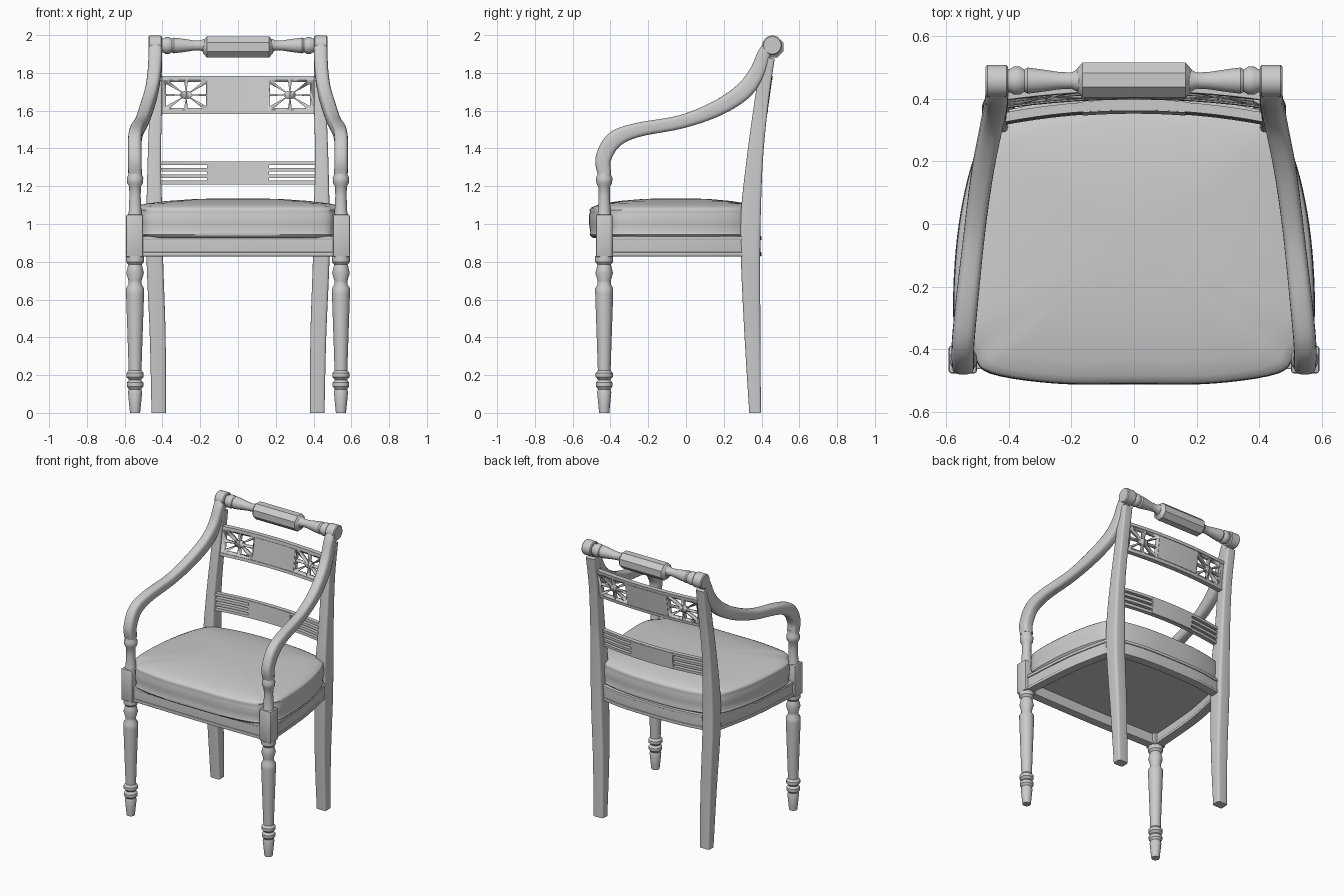
import bpy, bmesh, math
from mathutils import Vector

default_cube = bpy.data.objects.get("Cube")
if default_cube:
    bpy.data.objects.remove(default_cube, do_unlink=True)

grey = bpy.data.materials.new("plain_grey")
grey.use_nodes = True
grey.diffuse_color = (0.6, 0.6, 0.6, 1)
grey.node_tree.nodes["Principled BSDF"].inputs["Base Color"].default_value = (0.6, 0.6, 0.6, 1)


def finish(name, bm, angle=35):
    """Turn a bmesh into a shaded object with the chair material."""
    bmesh.ops.recalc_face_normals(bm, faces=bm.faces)
    mesh = bpy.data.meshes.new(name)
    bm.to_mesh(mesh)
    bm.free()
    mesh.materials.append(grey)
    obj = bpy.data.objects.new(name, mesh)
    bpy.context.collection.objects.link(obj)
    bpy.ops.object.select_all(action="DESELECT")
    obj.select_set(True)
    bpy.context.view_layer.objects.active = obj
    bpy.ops.object.shade_smooth_by_angle(angle=math.radians(angle))
    return obj


def loft(name, rings, angle=35):
    """Skin a list of equal rings and cap both ends."""
    bm = bmesh.new()
    loops = [[bm.verts.new(p) for p in ring] for ring in rings]
    count = len(loops[0])
    for low, high in zip(loops, loops[1:]):
        for i in range(count):
            j = (i + 1) % count
            bm.faces.new((low[i], low[j], high[j], high[i]))
    bm.faces.new(loops[0])
    bm.faces.new(loops[-1])
    return finish(name, bm, angle)


def spline(points, steps=6, closed=False):
    """Catmull-Rom interpolation of tuples of any length."""
    pts = [Vector(p) for p in points]
    n = len(pts)
    out = []
    for i in range(n if closed else n - 1):
        if closed:
            a, b, c, d = (pts[(i + k) % n] for k in (-1, 0, 1, 2))
        else:
            a, b, c, d = (pts[min(max(i + k, 0), n - 1)] for k in (-1, 0, 1, 2))
        for s in range(steps):
            t = s / steps
            out.append(b + (c - a) * (t / 2) + (a * 2 - b * 5 + c * 4 - d) * (t * t / 2)
                       + (b * 3 - a - c * 3 + d) * (t ** 3 / 2))
    return out if closed else out + [pts[-1]]


def lathe(name, profile, origin, axis="Z", sides=24):
    """Turn (distance, radius) pairs about an axis through origin."""
    rings = []
    for h, r in profile:
        ring = []
        for i in range(sides):
            a = math.tau * (i + 0.5) / sides
            u, v = r * math.cos(a), r * math.sin(a)
            ring.append(Vector(origin) + Vector((u, v, h) if axis == "Z" else (h, u, v)))
        rings.append(ring)
    return loft(name, rings)


def sweep(name, points, power, side, steps=6):
    """Sweep a rounded rectangle along (x, y, z, half_width, half_depth) points."""
    path = spline(points, steps)
    rings = []
    for i, p in enumerate(path):
        c = Vector(p[:3])
        t = (Vector(path[min(i + 1, len(path) - 1)][:3]) - Vector(path[max(i - 1, 0)][:3])).normalized()
        s = Vector(side)
        s = (s - t * s.dot(t)).normalized()
        u = t.cross(s)
        ring = []
        for k in range(20):
            a = math.tau * (k + 0.5) / 20
            ca, sa = math.cos(a), math.sin(a)
            ring.append(c + s * p[3] * math.copysign(abs(ca) ** power, ca)
                        + u * p[4] * math.copysign(abs(sa) ** power, sa))
        rings.append(ring)
    return loft(name, rings)


def slat(name, x0, x1, z0, z1, thick, bow):
    """Upright strip bent along the bow function."""
    rings = []
    for i in range(17):
        x = x0 + (x1 - x0) * i / 16
        rings.append([(x, bow(x, z) + s * thick / 2, z)
                      for s, z in ((-1, z0), (1, z0), (1, z1), (-1, z1))])
    return loft(name, rings)


def box(name, centre, size, bevel=0.008):
    bm = bmesh.new()
    bmesh.ops.create_cube(bm, size=1)
    for v in bm.verts:
        v.co = Vector(v.co[i] * size[i] + centre[i] for i in range(3))
    bmesh.ops.bevel(bm, geom=bm.edges[:], offset=bevel, segments=2, affect="EDGES", profile=0.5)
    return finish(name, bm)


LEG = [(0, .027), (.03, .03), (.11, .038), (.125, .033), (.14, .044), (.16, .044), (.175, .032),
       (.19, .046), (.21, .046), (.225, .034), (.4, .04), (.63, .048), (.66, .048), (.68, .035),
       (.7, .035), (.74, .047), (.77, .04), (.785, .036), (.8, .048), (.83, .048)]
POST = [(1.04, .04), (1.06, .034), (1.15, .03), (1.2, .032), (1.215, .042), (1.245, .044),
        (1.26, .036), (1.29, .037)]
CREST = [(.15, .04), (.185, .034), (.2, .026), (.24, .028), (.3, .037), (.34, .042), (.35, .036),
         (.365, .045), (.385, .045), (.395, .038), (.42, .038)]

for m, word in ((1, "left"), (-1, "right")):
    # turned front leg, square block and arm post
    lathe(f"front_leg_{word}", LEG, (m * .545, -.433, 0))
    box(f"front_block_{word}", (m * .547, -.433, .938), (.09, .088, .225))
    lathe(f"arm_post_{word}", POST, (m * .545, -.433, 0))

    # curved back leg running up into the back stile
    sweep(f"back_leg_{word}", [
        (m * .42, .366, 0, .038, .031), (m * .425, .352, .4, .042, .042),
        (m * .44, .342, .8, .044, .051), (m * .443, .343, 1.05, .042, .053),
        (m * .443, .365, 1.35, .035, .043), (m * .435, .4, 1.65, .033, .037),
        (m * .435, .435, 1.88, .034, .035)], .3, (1, 0, 0))

    # arm sweeping back and up to the scroll
    sweep(f"arm_{word}", [
        (m * .545, -.433, 1.27, .036, .036), (m * .546, -.437, 1.35, .036, .042),
        (m * .546, -.38, 1.445, .036, .045), (m * .535, -.26, 1.497, .036, .038),
        (m * .51, -.03, 1.54, .034, .036), (m * .485, .16, 1.61, .035, .042),
        (m * .458, .3, 1.7, .035, .046), (m * .443, .375, 1.8, .036, .042),
        (m * .438, .414, 1.9, .036, .036), (m * .438, .45, 1.95, .036, .034)], .6, (1, 0, 0))
    lathe(f"scroll_{word}", [(-.036, .046), (-.03, .052), (.03, .052), (.036, .046)],
          (m * .438, .457, 1.946), "X")

    # turned end of the crest rail
    lathe(f"crest_end_{word}", [(m * h, r) for h, r in CREST], (0, .458, 1.945), "X")

    # moulded side rail
    for part, z, depth, wide in (("core", .885, .045, .024), ("bottom_lip", .84, .011, .03),
                                 ("top_lip", .925, .011, .03)):
        sweep(f"side_rail_{part}_{word}", [(m * .548, -.41, z, wide, depth),
                                           (m * .515, 0, z, wide, depth),
                                           (m * .445, .34, z, wide, depth)], .2, (1, 0, 0))

# octagonal crest tablet
lathe("crest_tablet", [(-.185, .036), (-.165, .06), (.165, .06), (.185, .036)],
      (0, .46, 1.937), "X", 8)

# front and back rails with lips, the back one bowed
for part, z, depth, wide in (("core", .885, .045, .024), ("bottom_lip", .84, .011, .03),
                             ("top_lip", .925, .011, .03)):
    sweep(f"front_rail_{part}", [(-.53, -.433, z, wide, depth), (0, -.44, z, wide, depth),
                                 (.53, -.433, z, wide, depth)], .2, (0, 1, 0))
    sweep(f"back_rail_{part}", [(-.43, .33, z, wide, depth), (-.2, .365, z, wide, depth),
                                (.2, .365, z, wide, depth), (.43, .33, z, wide, depth)], .2, (0, 1, 0))

# board under the cushion
board = [(-.54, -.43), (.54, -.43), (.51, 0), (.44, .34), (0, .37), (-.44, .34), (-.51, 0)]
loft("seat_board", [[(x, y, z) for x, y in board] for z in (.905, .935)])

# domed cushion
half = [(.25, -.51), (.46, -.478), (.515, -.42), (.57, -.35), (.577, -.2), (.56, 0),
        (.522, .18), (.47, .3), (.39, .35), (.2, .385)]
outline = [(0, -.512)] + half + [(0, .392)] + [(-x, y) for x, y in reversed(half)]
edge = spline(outline, 5, True)
layers = [(.925, .95), (.935, .98), (.945, .995), (.955, .985), (1, 1), (1.05, .998), (1.065, .99),
          (1.075, .995), (1.085, .98), (1.095, .94), (1.108, .84), (1.122, .65), (1.132, .4), (1.136, .15)]
loft("seat_cushion", [[(p.x * s, -.05 + (p.y + .05) * s, z) for p in edge] for z, s in layers], 60)


# lower back slat: solid centre with open bars either side
def low_bow(x, z):
    return .335 + .04 * (1 - (x / .42) ** 2) + .08 * (z - 1.27)


slat("lower_slat_centre", -.165, .165, 1.212, 1.328, .036, low_bow)
for i in range(4):
    z = 1.21 + i * .0337
    slat(f"lower_slat_bar_{i + 1}", -.42, .42, z, z + .019, .03, low_bow)


# upper back panel with pierced fretwork
def high_bow(x, z):
    return .398 + .03 * (1 - (x / .42) ** 2) + .14 * (z - 1.68)


panel = slat("upper_back_panel", -.42, .42, 1.585, 1.782, .026, high_bow)
bm = bmesh.new()
for m in (1, -1):
    for k in range(8):
        mid = math.tau * (k + .5) / 8
        corners = []
        for turn, inner in ((-.3, True), (-.3, False), (.3, False), (.3, True)):
            a = mid + turn
            r = .32 if inner else 1 / max(abs(math.cos(a)), abs(math.sin(a)))
            corners.append((m * (.275 + .105 * r * math.cos(a)), 1.683 + .07 * r * math.sin(a)))
        front = [bm.verts.new((x, .2, z)) for x, z in corners]
        face = bm.faces.new(front)
        grown = bmesh.ops.extrude_face_region(bm, geom=[face])["geom"]
        for v in grown:
            if isinstance(v, bmesh.types.BMVert):
                v.co.y = .6
cutter = finish("fret_cutter", bm)
cutter.hide_render = True
cut = panel.modifiers.new("fretwork", "BOOLEAN")
cut.operation, cut.solver, cut.object = "DIFFERENCE", "EXACT", cutter
bpy.context.view_layer.objects.active = panel
bpy.ops.object.modifier_apply(modifier=cut.name)
bpy.data.objects.remove(cutter, do_unlink=True)

# raised beads along the panel edges and its centre
for word, z in (("bottom", 1.583), ("top", 1.763)):
    slat(f"panel_bead_{word}", -.42, .42, z, z + .02, .034, high_bow)
slat("panel_centre", -.16, .16, 1.607, 1.759, .032, high_bow)
